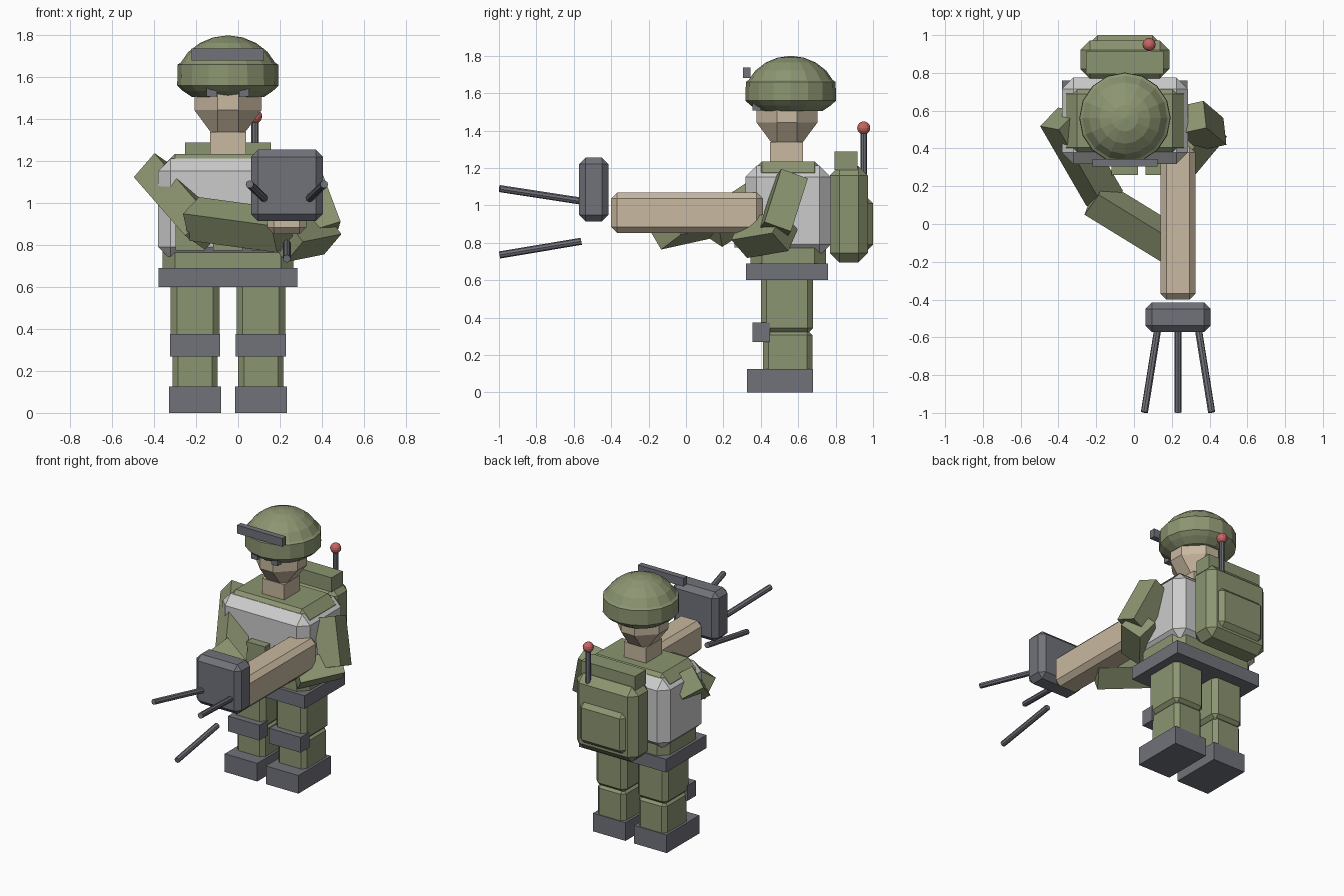
import bpy, bmesh, math
from mathutils import Vector, Matrix

cube = bpy.data.objects.get("Cube")
if cube:
    bpy.data.objects.remove(cube, do_unlink=True)


def material(name, rgb):
    m = bpy.data.materials.new(name)
    m.use_nodes = True
    m.diffuse_color = (*rgb, 1)
    m.node_tree.nodes["Principled BSDF"].inputs["Base Color"].default_value = (*rgb, 1)
    return m


GREEN = material("olive green", (0.26, 0.30, 0.165))
GREY = material("slate grey", (0.165, 0.17, 0.195))
LIGHT = material("light grey", (0.60, 0.60, 0.60))
TAN = material("tan", (0.58, 0.48, 0.35))
RED = material("soft red", (0.58, 0.13, 0.13))

CX = -0.048  # centre line of the figure
CY = 0.55


def finish(name, bm, mat):
    bmesh.ops.recalc_face_normals(bm, faces=bm.faces)
    mesh = bpy.data.meshes.new(name)
    bm.to_mesh(mesh)
    bm.free()
    mesh.materials.append(mat)
    ob = bpy.data.objects.new(name, mesh)
    bpy.context.collection.objects.link(ob)
    return ob


def box(name, mat, x, y, z, bevel=0.0, stretch=1.0):
    """Chamfered block from (min, max) ranges; stretch lengthens its chamfer in z."""
    spans = [Vector(r) for r in (x, y, z)]
    size = [s[1] - s[0] for s in spans]
    bm = bmesh.new()
    bmesh.ops.create_cube(bm, size=1)
    bmesh.ops.scale(bm, vec=(size[0], size[1], size[2] / stretch), verts=bm.verts)
    if bevel:
        bmesh.ops.bevel(bm, geom=bm.edges[:], offset=bevel, segments=1,
                        profile=0.5, affect='EDGES')
    bmesh.ops.scale(bm, vec=(1, 1, stretch), verts=bm.verts)
    bmesh.ops.translate(bm, vec=[sum(s) / 2 for s in spans], verts=bm.verts)
    return finish(name, bm, mat)


def along(start, end):
    """Matrix that lays a z-aligned shape between two points, and its length."""
    a, b = Vector(start), Vector(end)
    turn = Vector((0, 0, 1)).rotation_difference(b - a).to_matrix().to_4x4()
    return Matrix.Translation((a + b) / 2) @ turn, (b - a).length


def limb(name, start, end, width=0.152):
    m, length = along(start, end)
    bm = bmesh.new()
    bmesh.ops.create_cube(bm, size=1, matrix=m @ Matrix.Diagonal((width, width, length, 1)))
    return finish(name, bm, GREEN)


def rod(name, start, end, radius=0.019):
    m, length = along(start, end)
    bm = bmesh.new()
    bmesh.ops.create_cone(bm, cap_ends=True, segments=8, radius1=radius,
                          radius2=radius, depth=length, matrix=m)
    return finish(name, bm, GREY)


def lathe(name, mat, profile, centre, segments):
    bm = bmesh.new()
    verts = [bm.verts.new((centre[0] + r, centre[1], z)) for r, z in profile]
    edges = [bm.edges.new(p) for p in zip(verts, verts[1:])]
    bmesh.ops.spin(bm, geom=verts + edges, cent=(*centre, 0), axis=(0, 0, 1),
                   angle=math.tau, steps=segments)
    bmesh.ops.remove_doubles(bm, verts=bm.verts, dist=0.0005)
    return finish(name, bm, mat)


def about(c, half):
    return (c - half, c + half)


# Legs, boots and knee pads
for side, s in (("right", -1), ("left", 1)):
    cx = CX + s * 0.157
    box(side + "_boot", GREY, about(cx, 0.124), (0.325, 0.68), (0, 0.125))
    box(side + "_lower_leg", GREEN, about(cx, 0.108), (0.413, 0.675), (0.09, 0.335), 0.027)
    box(side + "_upper_leg", GREEN, about(cx, 0.117), (0.40, 0.68), (0.315, 0.63), 0.03)
    box(side + "_knee_pad", GREY, about(cx, 0.12), (0.355, 0.45), (0.27, 0.375))

# Torso, belt, vest and front pouches
box("belt", GREY, about(CX, 0.332), (0.32, 0.76), (0.60, 0.69))
box("torso", GREEN, about(CX, 0.313), (0.345, 0.748), (0.61, 1.235), 0.06)
box("vest", LIGHT, about(CX, 0.333), (0.318, 0.775), (0.732, 1.212), 0.06)
for i in (-1, 0, 1):
    box("front_pouch", GREEN, about(CX + i * 0.18, 0.07), (0.26, 0.34), (0.775, 0.98))

# Neck, head and eyes
box("neck", TAN, about(CX, 0.085), (0.45, 0.625), (1.20, 1.34))
box("head", TAN, about(CX, 0.16), (0.377, 0.703), (1.295, 1.72), 0.11, 1.35)
for s in (-1, 1):
    box("eye", GREY, about(CX + s * 0.077, 0.024), (0.355, 0.40), (1.508, 1.56))

# Helmet with rim and goggle bar
lathe("helmet", GREEN,
      [(0, 1.80), (0.07, 1.79), (0.135, 1.763), (0.19, 1.72), (0.225, 1.67),
       (0.24, 1.66), (0.242, 1.56), (0.215, 1.535), (0.17, 1.505), (0, 1.505)],
      (CX, 0.56), 16)
box("goggle_bar", GREY, about(CX, 0.173), (0.305, 0.345), (1.68, 1.737))

# Backpack, pocket, bedroll and aerial
box("backpack", GREEN, about(CX, 0.235), (0.77, 0.972), (0.695, 1.21), 0.05)
box("backpack_pocket", GREEN, about(CX, 0.175), (0.90, 1.0), (0.76, 1.04), 0.03)
box("bedroll", GREEN, about(CX, 0.205), (0.795, 0.917), (1.19, 1.288))
rod("aerial", (0.08, 0.95, 1.05), (0.08, 0.95, 1.41), 0.017)
bm = bmesh.new()
bmesh.ops.create_uvsphere(bm, u_segments=12, v_segments=8, radius=0.035,
                          matrix=Matrix.Translation((0.08, 0.95, 1.414)))
finish("aerial_tip", bm, RED)

# Arms
limb("right_upper_arm", (-0.40, 0.558, 1.148), (-0.155, 0.135, 0.868))
limb("right_forearm", (-0.21, 0.14, 0.925), (0.21, -0.118, 0.868))
limb("left_upper_arm", (0.304, 0.565, 1.148), (0.41, 0.475, 0.865))
limb("left_forearm", (0.41, 0.53, 0.862), (0.226, 0.31, 0.825))

# Carried launcher: beam, front block and three prongs
GX = 0.233
box("launcher_beam", TAN, about(GX, 0.093), (-0.40, 0.41), (0.852, 1.068), 0.032)
box("launcher_block", GREY, about(GX, 0.172), (-0.572, -0.415), (0.915, 1.255), 0.034)
for s in (-1, 1):
    rod("upper_prong", (GX + s * 0.105, -0.54, 1.02), (GX + s * 0.178, -0.997, 1.09))
rod("lower_prong", (GX, -0.56, 0.808), (GX, -0.997, 0.735))
